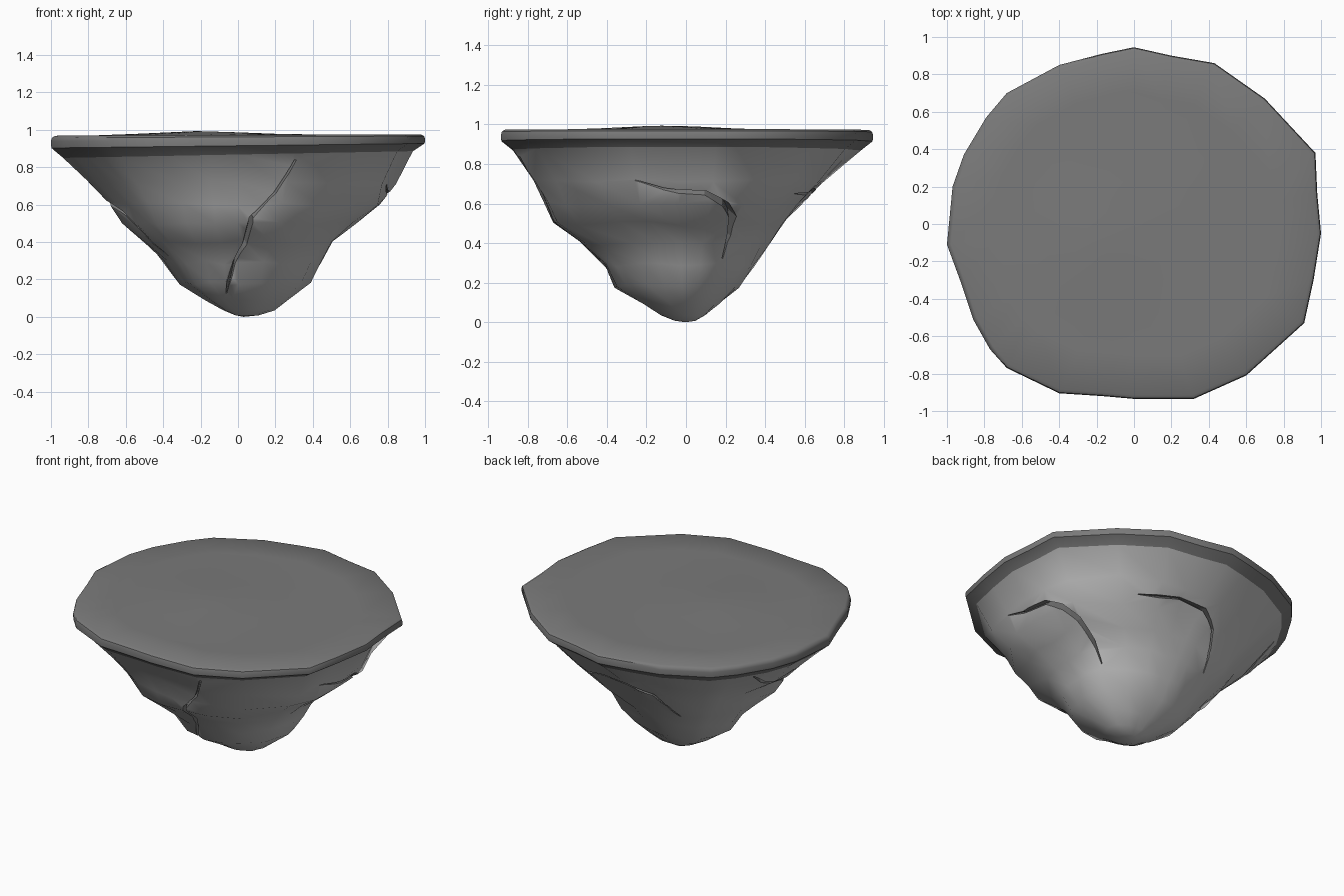
import bpy, bmesh, math, random
from math import sin, cos, radians
from mathutils import Vector

random.seed(4)
if "Cube" in bpy.data.objects:
    bpy.data.objects.remove(bpy.data.objects["Cube"])


def material(name, value):
    m = bpy.data.materials.new(name)
    m.use_nodes = True
    colour = (value, value, value, 1)
    m.diffuse_color = colour
    bsdf = m.node_tree.nodes["Principled BSDF"]
    bsdf.inputs["Base Color"].default_value = colour
    bsdf.inputs["Roughness"].default_value = 0.9
    return m


ROCK = material("light grey rock", 0.53)
GROUND = material("mid grey ground", 0.195)

# Uneven plan outline of the rim, counter-clockwise
OUTLINE = [(1, -.05), (.98, .16), (.97, .38), (.7, .67), (.43, .86), (.2, .9),
           (0, .945), (-.17, .91), (-.4, .85), (-.68, .7), (-.79, .57),
           (-.91, .37), (-.97, .2), (-1, -.11), (-.93, -.3), (-.86, -.51),
           (-.77, -.67), (-.68, -.77), (-.4, -.905), (-.17, -.92), (0, -.935),
           (.32, -.935), (.6, -.81), (.91, -.53), (.96, -.3)]

# Rock profile: height, then radius towards left, back, right, front
PROFILE = [(.72, .86, .74, .8, .81), (.6, .77, .61, .68, .75),
           (.5, .63, .53, .61, .69), (.4, .51, .44, .5, .55),
           (.29, .45, .36, .4, .43), (.18, .38, .28, .31, .37),
           (.09, .26, .17, .19, .22), (.035, .17, .1, .1, .13),
           (.008, .08, .05, .04, .06)]


def share(level, angle):
    c, s = cos(angle), sin(angle)
    return (level[1 if c > 0 else 3] * c * c + level[2 if s > 0 else 4] * s * s)


def rock_radius(angle, z):
    levels = [(.87, .94, .88, .93, .88)] + PROFILE
    for hi, lo in zip(levels, levels[1:]):
        if z >= lo[0]:
            t = (z - lo[0]) / (hi[0] - lo[0])
            return share(lo, angle) * (1 - t) + share(hi, angle) * t


def ground_height(x, y):
    return .972 + .004 * x + .022 * math.exp(-((x + .2) ** 2 + (y + .1) ** 2) / .12)


# Stack of rings: ground, rounded rim, sloping band, rock
bm = bmesh.new()
rings = []
for f in (.25, .5, .75, .978):
    rings.append([bm.verts.new((x * f, y * f, ground_height(x * f, y * f)))
                  for x, y in OUTLINE])
for z, f, tilt in ((.962, .995, .005), (.945, 1, .005), (.915, .998, .012),
                   (.868, .935, .018)):
    rings.append([bm.verts.new((x * f, y * f, z + tilt * x)) for x, y in OUTLINE])
band_end = len(rings) - 1
for level in PROFILE:
    ring = []
    for x, y in OUTLINE:
        f = share(level, math.atan2(y, x)) * random.uniform(.97, 1.025)
        dz = random.uniform(-.012, .012) * min(1, level[0] * 4)
        length = math.hypot(x, y) ** .3
        lean = .03 * max(0, 1 - level[0] * 8)
        ring.append(bm.verts.new((x * f / length + lean, y * f / length, level[0] + dz)))
    rings.append(ring)

top = bm.verts.new((0, 0, ground_height(0, 0)))
tip = bm.verts.new((.03, 0, 0))
n = len(OUTLINE)
for i in range(n):
    j = (i + 1) % n
    bm.faces.new((top, rings[0][i], rings[0][j])).material_index = 1
    bm.faces.new((tip, rings[-1][j], rings[-1][i]))
    for k in range(len(rings) - 1):
        face = bm.faces.new((rings[k][i], rings[k + 1][i], rings[k + 1][j], rings[k][j]))
        face.material_index = 1 if k < band_end else 0
bmesh.ops.recalc_face_normals(bm, faces=bm.faces[:])
mesh = bpy.data.meshes.new("floating_rock")
bm.to_mesh(mesh)
bm.free()
rock = bpy.data.objects.new("floating_rock", mesh)
bpy.context.collection.objects.link(rock)
for m in (ROCK, GROUND):
    mesh.materials.append(m)

# Crack paths as (angle in degrees, height)
CRACKS = {
    "front": [(-70, .85), (-75, .65), (-84, .52), (-86, .38), (-93, .28), (-104, .12)],
    "left": [(-18, .71), (-8, .665), (7, .65), (15, .6), (20, .54), (23, .44), (24, .32)],
    "back": [(52, .64), (75, .66), (92, .65), (105, .59), (121, .4)],
    "right": [(153, .83), (161, .73), (180, .64), (197, .55), (205, .47), (213, .35)],
}


def crack_cutter(name, path):
    """Tapered wedge that follows the rock surface."""
    points = []
    for deg, z in path:
        a = radians(deg)
        r = rock_radius(a, z)
        points.append(Vector((r * cos(a), r * sin(a), z)))
    cutter = bmesh.new()
    loops = []
    for i, p in enumerate(points):
        along = (points[min(i + 1, len(points) - 1)] - points[max(i - 1, 0)]).normalized()
        out = Vector((p.x, p.y, -.6 * Vector((p.x, p.y)).length)).normalized()
        side = along.cross(out).normalized()
        t = sin(math.pi * (i + .25) / (len(points) - .5))
        width, depth = .008 + .022 * t, .02 + .055 * t
        loops.append([cutter.verts.new(v) for v in (
            p - out * depth, p + out * .06 + side * width,
            p + out * .06 - side * width)])
    for a, b in zip(loops, loops[1:]):
        for k in range(3):
            cutter.faces.new((a[k], a[(k + 1) % 3], b[(k + 1) % 3], b[k]))
    cutter.faces.new(loops[0])
    cutter.faces.new(loops[-1])
    bmesh.ops.triangulate(cutter, faces=cutter.faces[:])
    bmesh.ops.recalc_face_normals(cutter, faces=cutter.faces[:])
    data = bpy.data.meshes.new(name)
    cutter.to_mesh(data)
    cutter.free()
    data.materials.append(GROUND)
    obj = bpy.data.objects.new(name, data)
    bpy.context.collection.objects.link(obj)
    obj.hide_render = True
    obj.display_type = 'WIRE'
    return obj


# Smooth rock with crisp creases
bpy.ops.object.select_all(action='DESELECT')
rock.select_set(True)
bpy.context.view_layer.objects.active = rock
bpy.ops.object.shade_smooth_by_angle(angle=radians(41))

for side, path in CRACKS.items():
    cut = rock.modifiers.new(side + " crack", 'BOOLEAN')
    cut.operation = 'DIFFERENCE'
    cut.solver = 'EXACT'
    cut.material_mode = 'TRANSFER'
    cut.object = crack_cutter(side + "_crack_cutter", path)
    cut.object.hide_set(True)
